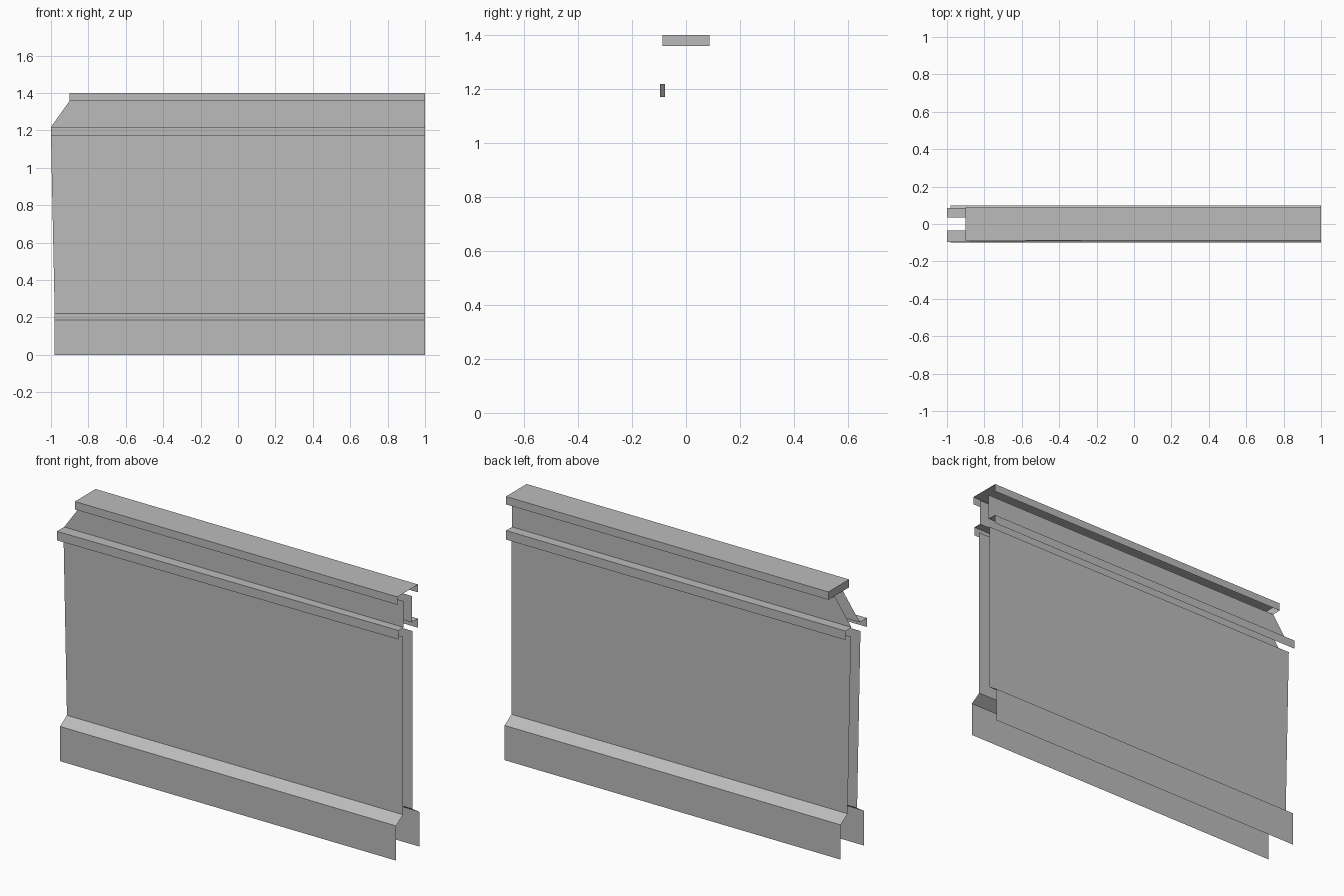
import bpy
import bmesh
from mathutils import Vector

cube = bpy.data.objects.get("Cube")
if cube:
    bpy.data.objects.remove(cube, do_unlink=True)

# One plain grey for the whole wall
GREY = (0.5, 0.5, 0.5, 1)
grey = bpy.data.materials.new("plain grey")
grey.use_nodes = True
grey.diffuse_color = GREY
grey.node_tree.nodes["Principled BSDF"].inputs["Base Color"].default_value = GREY

RIGHT = 1.0      # open end shared by every strip
WALL_Y = 0.04    # lower panel
NECK_Y = 0.035   # upper panel
SKIRT_Y = 0.098
RAIL_Y = 0.087


def strip(name, profile, outward, cap=False):
    """Open sheet along x; profile rows are (left x, y at left, y at right, z)."""
    bm = bmesh.new()
    left = [bm.verts.new((x, ya, z)) for x, ya, yb, z in profile]
    right = [bm.verts.new((RIGHT, yb, z)) for x, ya, yb, z in profile]
    for i in range(len(profile) - 1):
        bm.faces.new((left[i], left[i + 1], right[i + 1], right[i]))
    bm.normal_update()
    for face in bm.faces:
        centre = face.calc_center_median()
        facing = outward if outward else Vector((0, centre.y, 0.5 * (abs(centre.y) < 0.01)))
        if face.normal.dot(facing) < 0:
            face.normal_flip()
    if cap:
        end = bm.faces.new(left)
        end.normal_update()
        if end.normal.x > 0:
            end.normal_flip()
    mesh = bpy.data.meshes.new(name)
    bm.to_mesh(mesh)
    bm.free()
    mesh.materials.append(grey)
    obj = bpy.data.objects.new(name, mesh)
    bpy.context.collection.objects.link(obj)
    return obj


for side, label in ((-1, "front"), (1, "back")):
    out = Vector((0, side, 1))

    def row(x, y, z, y_right=None):
        return (x, side * y, side * (y if y_right is None else y_right), z)

    # Skirt with sloped shoulder
    strip(label + "_skirt", [row(-0.98, SKIRT_Y, 0), row(-0.98, SKIRT_Y, 0.185),
                             row(-0.98, WALL_Y, 0.222)], out)
    # Main panel, leaning outward at the left end
    strip(label + "_panel", [row(-0.98, WALL_Y, 0.222), row(-1, WALL_Y, 1.17)], out)
    # Ledge trim; the front one tapers slightly along its length
    near, far = (0.096, 0.078) if side < 0 else (0.086, 0.086)
    strip(label + "_ledge", [row(-1, near, 1.17, far), row(-1, near, 1.218, far),
                             row(-1, NECK_Y, 1.218)], out)
    # Upper panel with the slanted end
    strip(label + "_upper_panel", [row(-1, NECK_Y, 1.218), row(-0.9, NECK_Y, 1.358)], out)

# Top rail, hollow underneath and closed at the slanted end
rail = [(-0.9, y, y, z) for y, z in ((-RAIL_Y, 1.358), (-RAIL_Y, 1.4),
                                     (RAIL_Y, 1.4), (RAIL_Y, 1.358))]
strip("top_rail", rail, None, cap=True)
